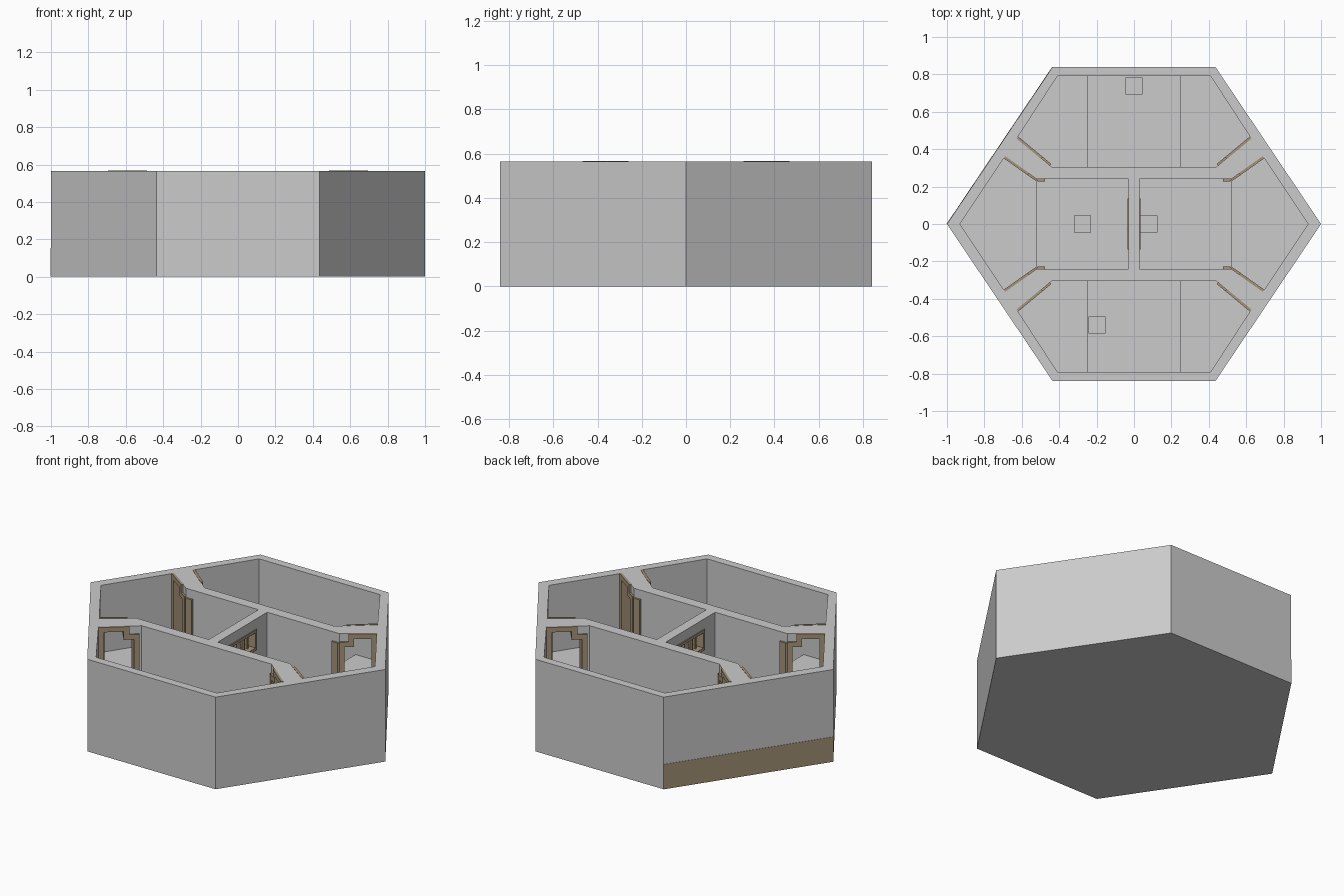
import bpy, bmesh
from mathutils import Vector

if "Cube" in bpy.data.objects:
    bpy.data.objects.remove(bpy.data.objects["Cube"])

H, LEDGE, PIT = 0.565, 0.153, 0.04


def material(name, rgb):
    m = bpy.data.materials.new(name)
    m.diffuse_color = (*rgb, 1)
    m.use_nodes = True
    m.node_tree.nodes["Principled BSDF"].inputs["Base Color"].default_value = m.diffuse_color
    return m


STONE = material("grey stone", (0.6, 0.6, 0.6))
WOOD = material("brown wood", (0.38, 0.295, 0.19))


def loft(name, ring_a, ring_b, mat):
    """Solid between two matching rings of 3D points."""
    bm = bmesh.new()
    a = [bm.verts.new(p) for p in ring_a]
    b = [bm.verts.new(p) for p in ring_b]
    n = len(a)
    bm.faces.new(a)
    bm.faces.new(b[::-1])
    for i in range(n):
        bm.faces.new((a[i], b[i], b[(i + 1) % n], a[(i + 1) % n]))
    bmesh.ops.recalc_face_normals(bm, faces=bm.faces)
    me = bpy.data.meshes.new(name)
    bm.to_mesh(me)
    bm.free()
    me.materials.append(mat)
    ob = bpy.data.objects.new(name, me)
    bpy.context.collection.objects.link(ob)
    return ob


def prism(name, pts, z0, z1, mat=STONE):
    return loft(name, [(x, y, z0) for x, y in pts], [(x, y, z1) for x, y in pts], mat)


def box(name, x0, x1, y0, y1, z0, z1, mat=STONE):
    return prism(name, [(x0, y0), (x1, y0), (x1, y1), (x0, y1)], z0, z1, mat)


def cut(target, cutter):
    mod = target.modifiers.new("cut", 'BOOLEAN')
    mod.operation, mod.solver, mod.object = 'DIFFERENCE', 'EXACT', cutter
    bpy.context.view_layer.objects.active = target
    bpy.ops.object.modifier_apply(modifier=mod.name)
    bpy.data.objects.remove(cutter)


# hexagonal walls with four rooms cut out
hull = prism("hexagon_walls", [(1, 0), (.435, .84), (-.435, .84),
                               (-1, 0), (-.435, -.84), (.435, -.84)], 0, H)
for s in (1, -1):
    half = [(.41, .79), (.625, .46), (.44, .305)]
    cut(hull, prism("room_cutter", [(x, s * y) for x, y in half]
                    + [(-x, s * y) for x, y in half[::-1]], PIT, 1))
    half = [(.03, .24), (.52, .24), (.69, .36)]
    cut(hull, prism("room_cutter", [(s * x, y) for x, y in half] + [(s * .93, 0)]
                    + [(s * x, -y) for x, y in half[::-1]], PIT, 1))

# stepped doorway outline, inset by d, as (fraction along wall, height)
L = 0.22


def outline(d, z0=LEDGE):
    t, k = H + .002 - d, .75 * L - d
    return [(s / L, z) for s, z in ((d, z0), (d, t), (k, t), (k, t - .05),
                                    (L - d, t - .05), (L - d, z0))]


def place(profile, line, off):
    """Put a profile on a wall line, pushed into the room by off."""
    p, q, n = line
    return [(*(p.lerp(q, t) + n * off), z) for t, z in profile]


# raised ledges, doorways and wooden door frames, mirrored to four corners
for sx in (1, -1):
    prism("side_room_ledge", [(sx * x, y) for x, y in
          ((.52, -.24), (.69, -.36), (.93, 0), (.69, .36), (.52, .24))], .02, LEDGE)
    for sy in (1, -1):
        def v(x, y):
            return Vector((sx * x, sy * y))
        prism("long_room_ledge", [tuple(v(*p)) for p in
              ((.245, .305), (.44, .305), (.625, .46), (.41, .79), (.245, .79))], .02, LEDGE)
        long_side = (v(.627, .46), v(.45, .313), v(-.63, .77))
        room_side = (v(.69, .36), v(.52, .24), v(.577, -.816))
        hole = outline(.025, LEDGE + .002)
        cut(hull, loft("door_cutter", place(hole, long_side, .04),
                       place(hole, room_side, .04), WOOD))
        lining = outline(.02) + outline(.03)[::-1]
        loft("door_lining", place(lining, long_side, 0), place(lining, room_side, 0), WOOD)
        trim = outline(0) + outline(.03)[::-1]
        for line in (long_side, room_side):
            loft("door_trim", place(trim, line, -.003), place(trim, line, .011), WOOD)
        # corner post that wraps on to the side room wall
        prism("door_corner_post", [tuple(v(*p)) for p in
              ((.475, .242), (.525, .242), (.515, .228), (.475, .228))], LEDGE, .51, WOOD)

# barred window in the middle wall
cut(hull, box("window_cutter", -.1, .1, -.125, .125, .385, .495))
for z in (.375, .485):
    box("window_rail", -.035, .035, -.135, .135, z, z + .018, WOOD)
for y in (-.135, .12):
    box("window_post", -.035, .035, y, y + .015, .375, .503, WOOD)
for i in range(6):
    y = -.09 + .036 * i
    box("window_bar", -.006, .006, y - .005, y + .005, .38, .49, WOOD)

# small square blocks on the sunken floors
for x, y in ((0, .738), (-.275, 0), (.08, 0), (-.198, -.54)):
    box("floor_block", x - .046, x + .046, y - .046, y + .046, PIT - .01, PIT + .09)

# wooden skirting on the back left outer face
a, b = Vector((-1, 0)), Vector((-.435, .84))
n = Vector((-.84, .565)).normalized() * .002
prism("outer_skirting", [tuple(p) for p in (a, b, b + n, a + n)], 0, LEDGE, WOOD)
